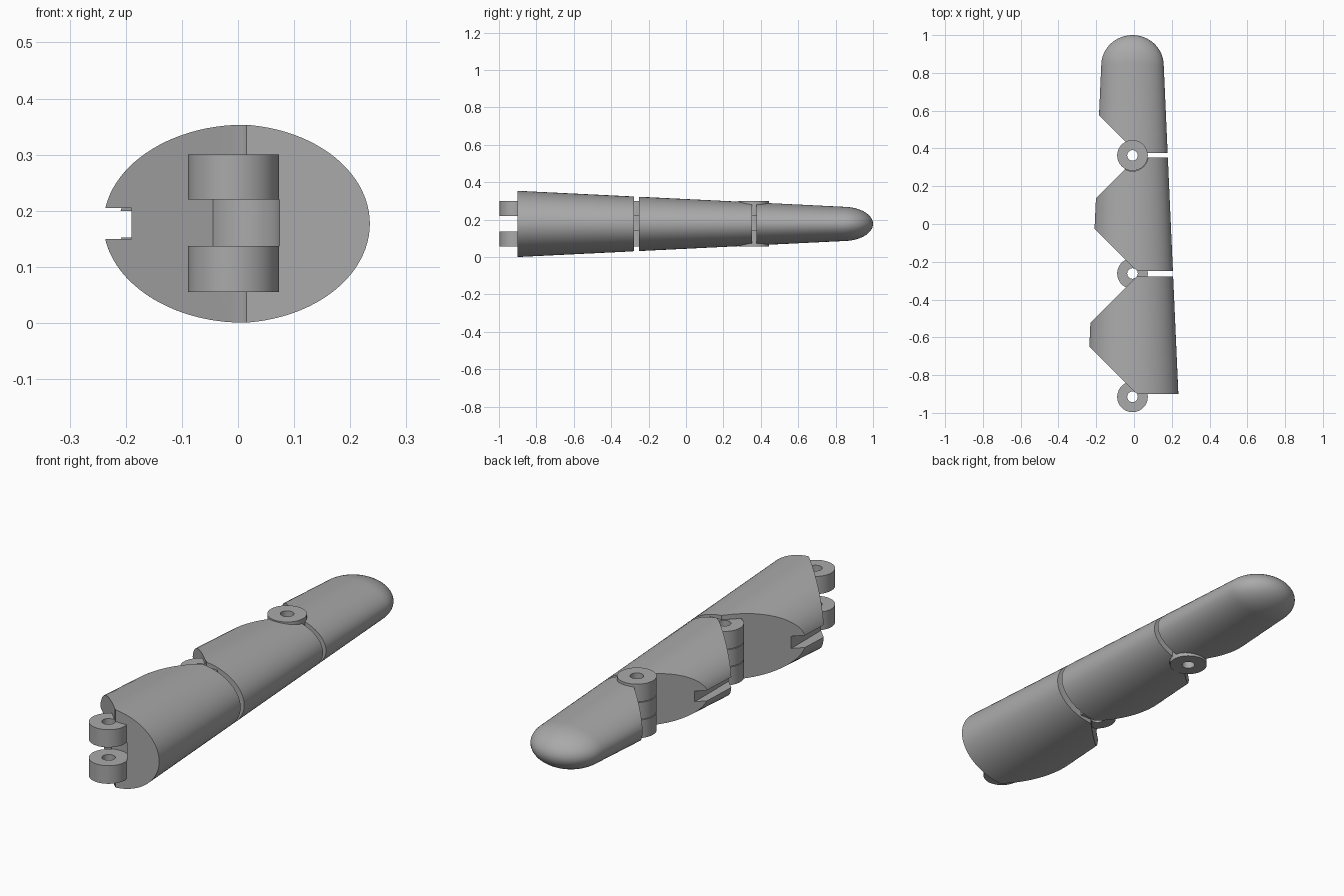
import bpy, bmesh, math

cube = bpy.data.objects.get("Cube")
if cube:
    bpy.data.objects.remove(cube, do_unlink=True)

AXIS_X, AXIS_Z = -0.008, 0.177
LUG_R, CLEAR_R, HOLE_R = 0.081, 0.083, 0.028
FORK = [(0.055, 0.137), (0.22, 0.30)]       # heights of the two outer lugs
TONGUE = [(0.14, 0.217)]                    # height of the middle lug

grey = bpy.data.materials.new("matte grey")
grey.use_nodes = True
grey.diffuse_color = (0.4, 0.4, 0.4, 1)
grey.node_tree.nodes["Principled BSDF"].inputs["Base Color"].default_value = (0.4, 0.4, 0.4, 1)


def finish(name, bm):
    bmesh.ops.recalc_face_normals(bm, faces=bm.faces)
    mesh = bpy.data.meshes.new(name)
    bm.to_mesh(mesh)
    bm.free()
    mesh.materials.append(grey)
    ob = bpy.data.objects.new(name, mesh)
    bpy.context.collection.objects.link(ob)
    return ob


def tapered_body(name, sides=96, steps=14):
    """Elliptical taper closed by a rounded tip."""
    bm = bmesh.new()
    cap_y, cap_len = 0.84, 0.16
    stations = [(-0.9, 1)]
    stations += [(cap_y + cap_len * math.sin(a), math.cos(a))
                 for a in (math.pi / 2 * i / steps for i in range(steps))]
    rings = []
    for y, k in stations:
        run = min(y, cap_y) + 0.9
        rx, rz = k * (0.243 - 0.0446 * run), k * (0.177 - 0.049 * run)
        rings.append([bm.verts.new((AXIS_X + rx * math.cos(t), y, AXIS_Z + rz * math.sin(t)))
                      for t in (2 * math.pi * i / sides for i in range(sides))])
    for a, b in zip(rings, rings[1:]):
        for i in range(sides):
            j = (i + 1) % sides
            bm.faces.new((a[i], a[j], b[j], b[i]))
    bm.faces.new(rings[0])
    tip = bm.verts.new((AXIS_X, cap_y + cap_len, AXIS_Z))
    for i in range(sides):
        bm.faces.new((rings[-1][i], rings[-1][(i + 1) % sides], tip))
    return finish(name, bm)


def prism(name, outline, z0, z1):
    """Extrude a plan outline between two heights."""
    bm = bmesh.new()
    face = bm.faces.new([bm.verts.new((x, y, z0)) for x, y in outline])
    new = bmesh.ops.extrude_face_region(bm, geom=[face])["geom"]
    bmesh.ops.translate(bm, vec=(0, 0, z1 - z0),
                        verts=[v for v in new if isinstance(v, bmesh.types.BMVert)])
    return finish(name, bm)


def barrel(name, y, radius, z0, z1, sides=64):
    return prism(name, [(AXIS_X + radius * math.cos(2 * math.pi * i / sides),
                         y + radius * math.sin(2 * math.pi * i / sides))
                        for i in range(sides)], z0, z1)


def combine(ob, other, operation):
    other.hide_render = True
    mod = ob.modifiers.new("combine", 'BOOLEAN')
    mod.operation, mod.object, mod.solver = operation, other, 'EXACT'
    bpy.ops.object.select_all(action='DESELECT')
    bpy.context.view_layer.objects.active = ob
    ob.select_set(True)
    bpy.ops.object.modifier_apply(modifier=mod.name)
    bpy.data.objects.remove(other, do_unlink=True)


def segment(name, front, back, front_pivot, back_pivot=None, channel=None):
    ob = tapered_body(name)
    # plan outline with slanted clearance on the bending side
    outline = [(0.4, front), (0.015, front), (-0.4, front + 0.415)]
    if back_pivot is None:
        outline += [(-0.4, 1.2), (0.4, 1.2)]
    else:
        reach = (back - front) / 2
        outline[2] = (0.015 - reach, front + reach)
        outline += [(0.015, back), (0.4, back)]
    combine(ob, prism("plan", outline, -0.2, 0.6), 'INTERSECT')

    # recesses for the neighbour's lugs, then this segment's own lugs
    joints = [(front_pivot, [(0.137, 0.22)], FORK)]
    if back_pivot is not None:
        joints.append((back_pivot, [(0.052, 0.14), (0.217, 0.303)], TONGUE))
    for y, recesses, lugs in joints:
        for z0, z1 in recesses:
            combine(ob, barrel("recess", y, CLEAR_R, z0, z1), 'DIFFERENCE')
        for z0, z1 in lugs:
            combine(ob, barrel("lug", y, LUG_R, z0, z1), 'UNION')
        combine(ob, barrel("pin_hole", y, HOLE_R, -0.2, 0.6, 32), 'DIFFERENCE')

    # cord channel along the bending side
    if channel:
        x, z0, z1 = channel
        combine(ob, prism("channel", [(-0.5, front), (x, front), (x, back), (-0.5, back)],
                          z0, z1), 'DIFFERENCE')
    bpy.ops.object.shade_smooth_by_angle(angle=math.radians(30))


segment("base_segment", -0.9, -0.277, -0.915, -0.262, (-0.19, 0.15, 0.205))
segment("middle_segment", -0.25, 0.353, -0.262, 0.363, (-0.165, 0.152, 0.2))
segment("tip_segment", 0.376, 1.0, 0.363)
